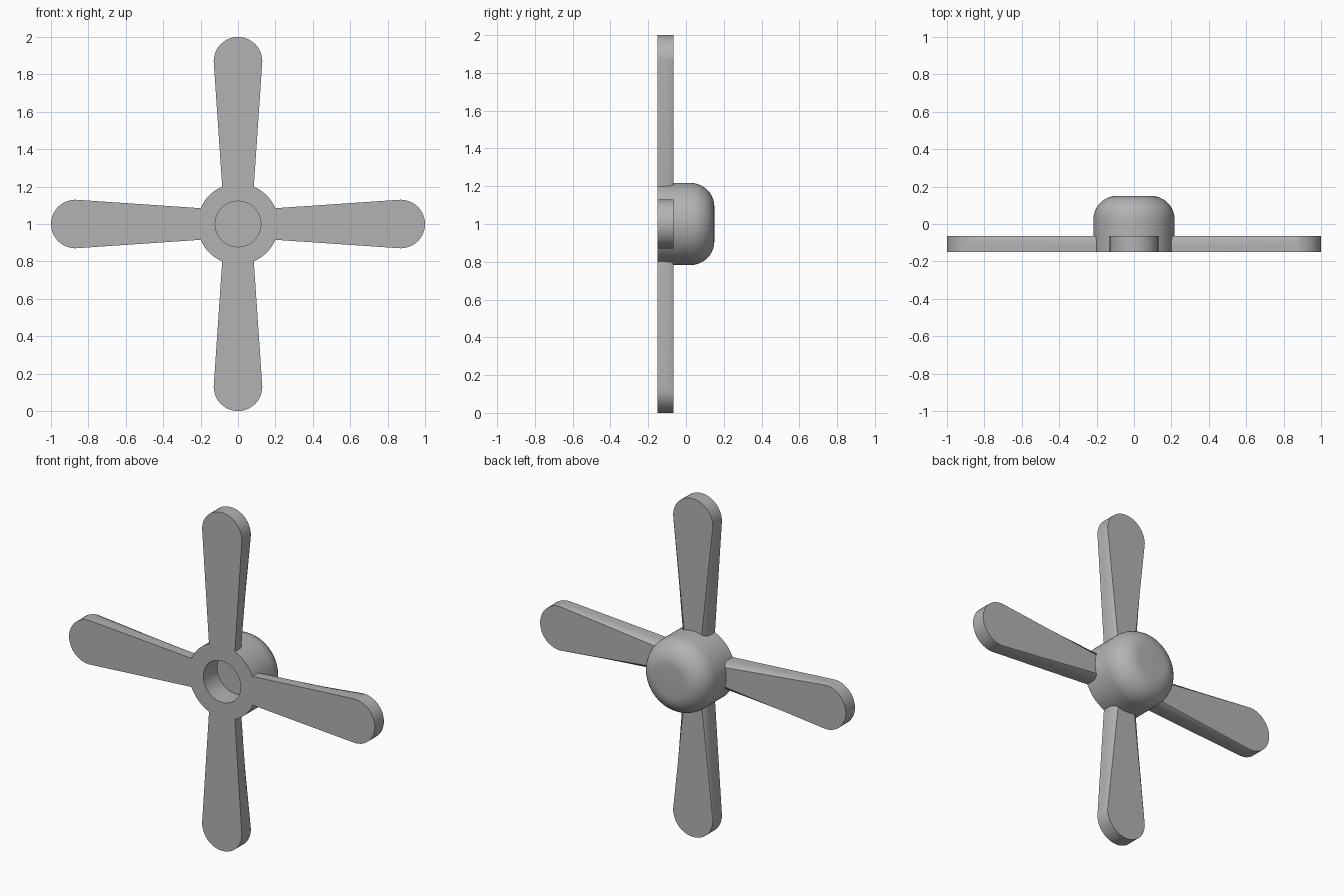
import bpy, bmesh
from math import pi, sin, cos, radians, atan2
from mathutils import Matrix, Vector

cube = bpy.data.objects.get("Cube")
if cube:
    bpy.data.objects.remove(cube, do_unlink=True)

GREY = (0.45, 0.45, 0.45, 1)
grey = bpy.data.materials.new("plain grey")
grey.use_nodes = True
grey.diffuse_color = GREY
grey.node_tree.nodes["Principled BSDF"].inputs["Base Color"].default_value = GREY

CENTRE = Vector((0, 0, 1))
FRONT, BACK, BLADE_BACK = -0.15, 0.15, -0.065
HUB_R, HOLE_R, HOLE_FLOOR = 0.217, 0.122, -0.02


def finish(name, bm):
    """Turn a bmesh into a smooth-shaded grey object at the rotor centre."""
    bmesh.ops.recalc_face_normals(bm, faces=bm.faces)
    mesh = bpy.data.meshes.new(name)
    bm.to_mesh(mesh)
    bm.free()
    mesh.materials.append(grey)
    obj = bpy.data.objects.new(name, mesh)
    obj.location = CENTRE
    bpy.context.collection.objects.link(obj)
    bpy.ops.object.select_all(action='DESELECT')
    obj.select_set(True)
    bpy.context.view_layer.objects.active = obj
    bpy.ops.object.shade_smooth_by_angle(angle=radians(35))
    return obj


def arc(cx, cy, r, start, end, steps):
    return [(cx + r * cos(start + (end - start) * i / steps),
             cy + r * sin(start + (end - start) * i / steps)) for i in range(steps + 1)]


# Hub: spun profile (radius, y) with a blind shaft hole and a rounded back
ROUND = 0.125
profile = [(0, HOLE_FLOOR), (HOLE_R, HOLE_FLOOR), (HOLE_R, FRONT), (HUB_R, FRONT)]
profile += arc(HUB_R - ROUND, BACK - ROUND, ROUND, 0, pi / 2, 10) + [(0, BACK)]
bm = bmesh.new()
verts = [bm.verts.new((r, y, 0)) for r, y in profile]
edges = [bm.edges.new(pair) for pair in zip(verts, verts[1:])]
bmesh.ops.spin(bm, geom=verts + edges, cent=(0, 0, 0), axis=(0, 1, 0),
               angle=2 * pi, steps=64)
bmesh.ops.remove_doubles(bm, verts=bm.verts, dist=1e-5)
finish("hub", bm)


# Blades: paddle outline, root curved to fit the hub, back rim rounded over
TIP_R, ROOT_HALF = 0.13, 0.085
root_angle = atan2(ROOT_HALF, 0.2)
outline = arc(0, 0, HUB_R - 0.001, root_angle, -root_angle, 6)
root_count = len(outline)
outline += arc(1 - TIP_R, 0, TIP_R, -pi / 2, pi / 2, 20)


def blade(name, angle):
    bm = bmesh.new()
    front = [bm.verts.new((x, FRONT, z)) for x, z in outline]
    back = [bm.verts.new((x, BLADE_BACK, z)) for x, z in outline]
    bm.faces.new(front)
    bm.faces.new(back)
    n = len(outline)
    for i in range(n):
        j = (i + 1) % n
        bm.faces.new((front[i], front[j], back[j], back[i]))
    rim = [bm.edges.get((back[i], back[(i + 1) % n])) for i in range(root_count - 1, n)]
    bmesh.ops.bevel(bm, geom=rim, offset=0.045, offset_type='OFFSET',
                    segments=6, profile=0.5, affect='EDGES')
    bmesh.ops.rotate(bm, verts=bm.verts, matrix=Matrix.Rotation(angle, 3, 'Y'))
    finish(name, bm)


for i, side in enumerate(("left", "lower", "right", "upper")):
    blade(side + "_blade", i * pi / 2)
